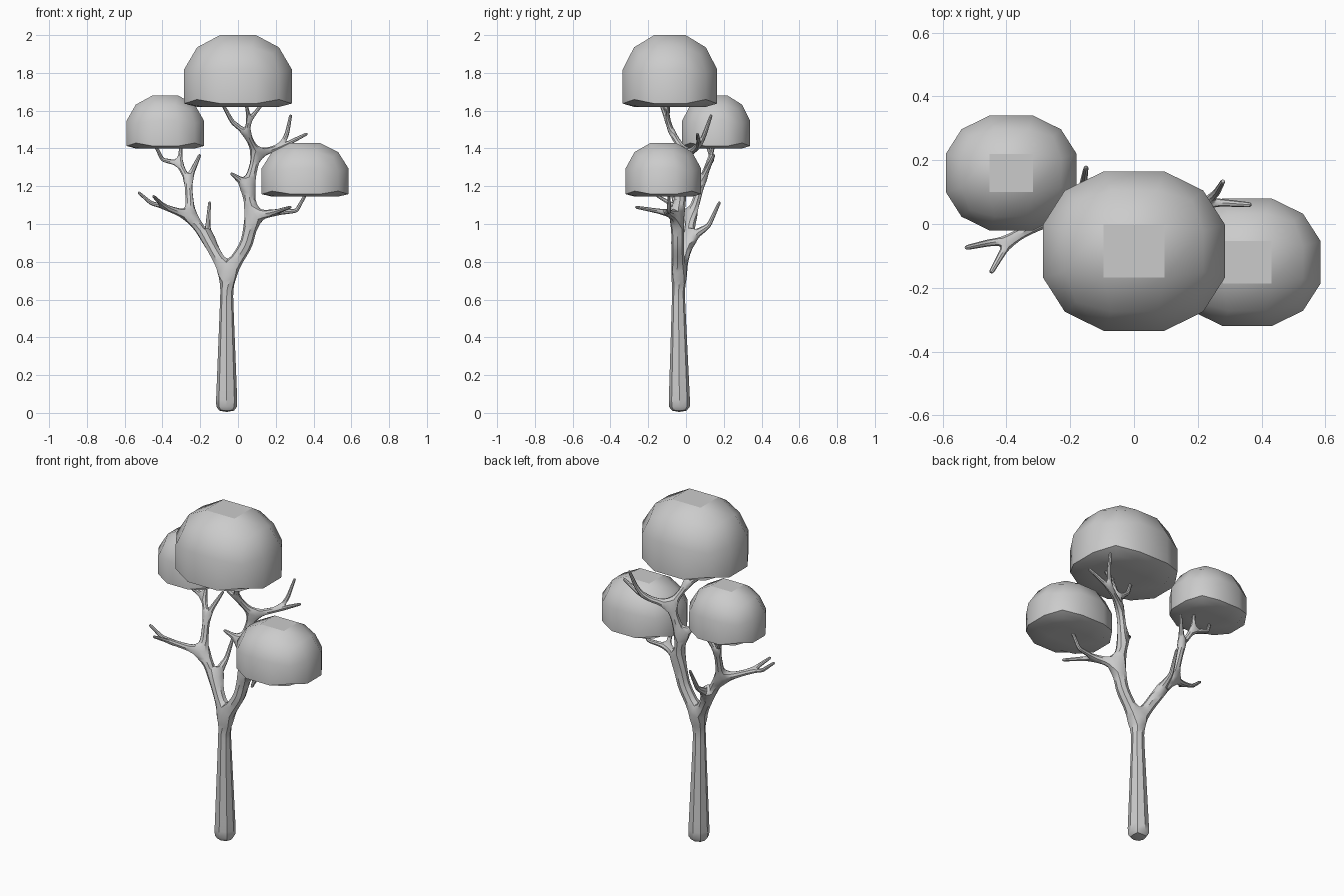
import bpy, bmesh
from math import radians
from mathutils import Vector

cube = bpy.data.objects.get("Cube")
if cube:
    bpy.data.objects.remove(cube, do_unlink=True)

shade = 0.6
grey = bpy.data.materials.new("plain grey")
grey.use_nodes = True
grey.diffuse_color = (shade, shade, shade, 1)
grey.node_tree.nodes["Principled BSDF"].inputs["Base Color"].default_value = (shade, shade, shade, 1)


def add_object(name, bm):
    mesh = bpy.data.meshes.new(name)
    bm.to_mesh(mesh)
    bm.free()
    obj = bpy.data.objects.new(name, mesh)
    bpy.context.collection.objects.link(obj)
    bpy.ops.object.select_all(action='DESELECT')
    obj.select_set(True)
    bpy.context.view_layer.objects.active = obj
    return obj


def canopy(name, crown, size):
    """Cube-sphere dome with a squashed underside; crown is the middle of its top."""
    bm = bmesh.new()
    bmesh.ops.create_cube(bm, size=2)
    bmesh.ops.subdivide_edges(bm, edges=bm.edges[:], cuts=2, use_grid_fill=True)
    for v in bm.verts:
        v.co.normalize()
    top = max(v.co.z for v in bm.verts)
    floor = -0.36
    half_x, half_y, height = size
    for v in bm.verts:
        z = max(v.co.z, floor)
        v.co = Vector(crown) + Vector((v.co.x / top * half_x, v.co.y / top * half_y,
                                       (z - top) / (top - floor) * height))
    bm.normal_update()
    obj = add_object(name, bm)
    obj.data.materials.append(grey)
    bpy.ops.object.shade_smooth_by_angle(angle=radians(42))
    # The crown square stays flat
    for p in obj.data.polygons:
        if p.normal.z > 0.99:
            p.use_smooth = False


canopy("top_canopy", (0, -.085, 2), (.285, .25, .38))
canopy("right_canopy", (-.385, .16, 1.68), (.205, .18, .28))
canopy("left_canopy", (.355, -.12, 1.43), (.23, .2, .285))

# Branch skeleton
bm = bmesh.new()
skin = bm.verts.layers.skin.verify()


def grow(start, *points):
    """Continue the skeleton from a joint through the points; return the last joint."""
    for point in points:
        joint = bm.verts.new(point)
        bm.edges.new((start, joint))
        start = joint
    return start


base = bm.verts.new((-.06, -.035, 0))
fork = grow(base, (-.06, -.035, .06), (-.06, -.04, .62), (-.057, -.04, .73))

# Right limb
shoulder = grow(fork, (-.16, .01, .92))
grow(shoulder, (-.16, .12, .99), (-.15, .18, 1.12))
elbow = grow(shoulder, (-.25, .03, 1.04))
twig = grow(elbow, (-.39, -.05, 1.09))
grow(twig, (-.46, -.06, 1.11), (-.53, -.075, 1.17))
grow(twig, (-.45, -.155, 1.15))
wrist = grow(elbow, (-.265, .085, 1.23))
grow(wrist, (-.2, .15, 1.37))
hand = grow(wrist, (-.31, .12, 1.32))
grow(hand, (-.4, .14, 1.34), (-.44, .11, 1.42))
grow(hand, (-.3, .15, 1.43))

# Left limb
shoulder = grow(fork, (.05, -.045, .9), (.07, -.04, 1.04))
twig = grow(shoulder, (.19, -.1, 1.06))
grow(twig, (.28, -.27, 1.09))
grow(twig, (.31, -.09, 1.07), (.36, -.09, 1.16))
elbow = grow(shoulder, (.055, -.025, 1.2))
grow(elbow, (-.04, -.08, 1.27))
wrist = grow(elbow, (.1, 0, 1.37))
arm = grow(wrist, (.23, .07, 1.41))
grow(arm, (.26, .1, 1.48), (.28, .135, 1.58))
grow(arm, (.37, .06, 1.48))
hand = grow(wrist, (.045, -.075, 1.48))
grow(hand, (-.03, -.09, 1.54), (-.09, -.13, 1.65))
finger = grow(hand, (.06, -.1, 1.55))
grow(finger, (.04, -.14, 1.65))
grow(finger, (.14, -.09, 1.65))

# Each joint thickens with its distance from the farthest tip
reach = {joint: 0 for joint in bm.verts}
for edge in reversed(list(bm.edges)):
    parent, child = edge.verts
    reach[parent] = max(reach[parent], reach[child] + edge.calc_length())
neck_height = .62
for joint, distance in reach.items():
    flare = max(0, 1 - joint.co.z / neck_height)
    radius = min(.037, .008 + .04 * distance) + .027 * flare
    joint[skin].radius = (radius, radius)
    joint[skin].use_root = joint is base

tree = add_object("trunk_and_branches", bm)
tree.modifiers.new("Bark", 'SKIN')
rounding = tree.modifiers.new("Rounding", 'SUBSURF')
rounding.levels = rounding.render_levels = 1
bpy.ops.object.convert(target='MESH')
tree.data.materials.clear()
tree.data.materials.append(grey)

# Level the foot with the ground
for v in tree.data.vertices:
    v.co.z = max(v.co.z, 0)
bpy.ops.object.shade_smooth_by_angle(angle=radians(35))
